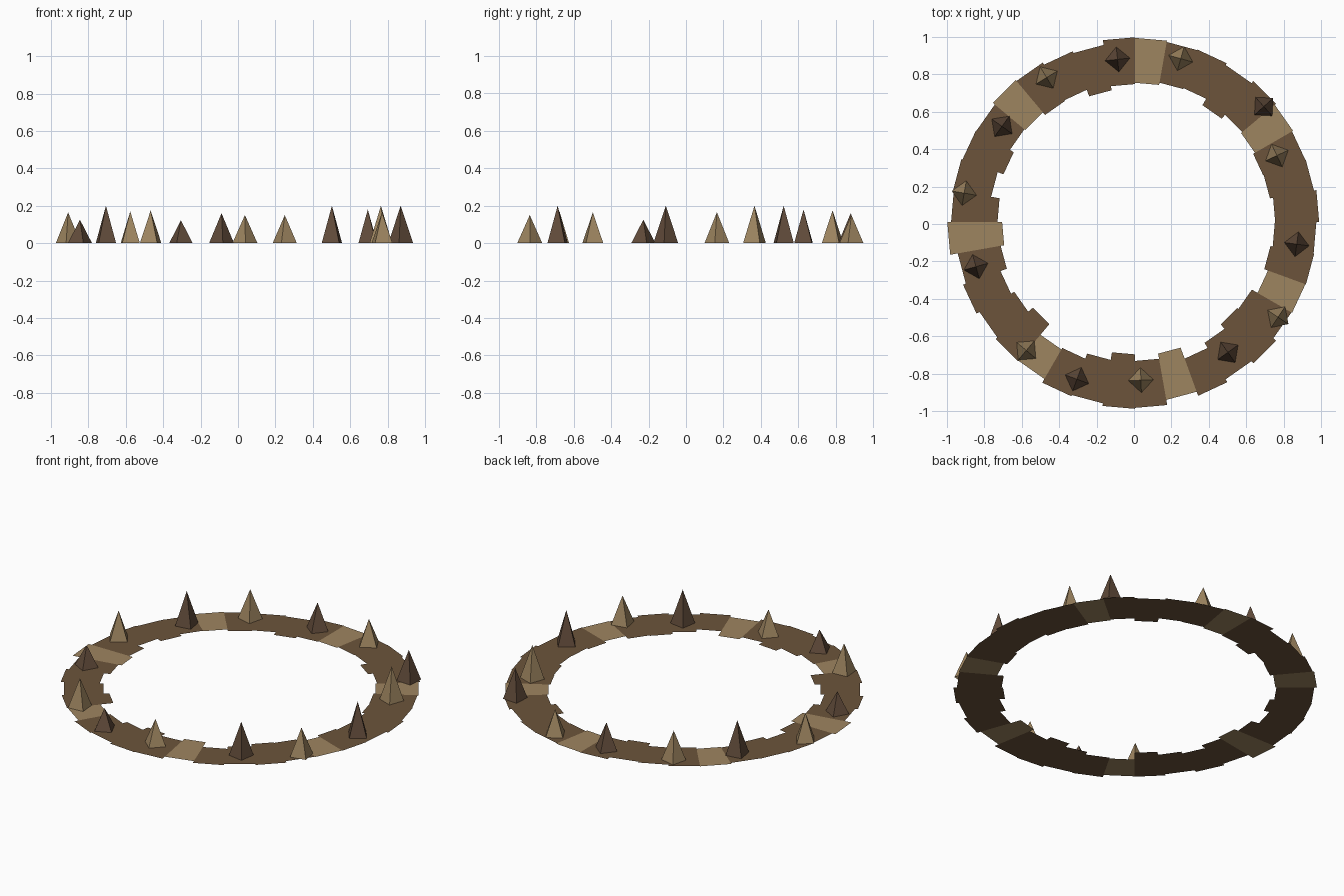
import bpy, bmesh, math

if "Cube" in bpy.data.objects:
    bpy.data.objects.remove(bpy.data.objects["Cube"])

CX, CY = 0.005, 0.01        # ring centre, offset so the uneven outline is centred


def material(name, srgb):
    lin = [((c / 255 + 0.055) / 1.055) ** 2.4 for c in srgb]
    m = bpy.data.materials.new(name)
    m.diffuse_color = (*lin, 1)
    m.use_nodes = True
    m.node_tree.nodes["Principled BSDF"].inputs["Base Color"].default_value = m.diffuse_color
    return m


BROWN = material("earth_brown", (108, 84, 59))
TAN = material("dry_tan", (158, 133, 96))
DARK = material("dark_rock", (97, 75, 58))


def make_object(name, bm, mat):
    me = bpy.data.meshes.new(name)
    bm.to_mesh(me)
    bm.free()
    me.materials.append(mat)
    ob = bpy.data.objects.new(name, me)
    bpy.context.collection.objects.link(ob)
    return ob


# inner and outer radius (thousandths) of each 10 degree slab, anticlockwise from +x
INNER = [750, 733, 730, 741, 750, 722, 762, 757, 745, 738, 716, 753,
         748, 766, 772, 748, 781, 735, 710, 729, 765, 745, 712, 786,
         777, 748, 707, 742, 714, 777, 745, 715, 722, 757, 736, 748]
OUTER = [985, 972, 970, 976, 985, 970, 981, 978, 985, 988, 962, 972,
         985, 992, 978, 981, 987, 983, 1003, 962, 978, 960, 972, 968,
         991, 984, 998, 993, 965, 988, 970, 985, 966, 970, 973, 970]


def polar(r, deg, z=0):
    a = math.radians(deg)
    return (CX + r * math.cos(a), CY + r * math.sin(a), z)


# flat broken ring: every fifth slab is tan
brown_bm, tan_bm = bmesh.new(), bmesh.new()
for i, (ri, ro) in enumerate(zip(INNER, OUTER)):
    bm = tan_bm if i % 5 == 3 else brown_bm
    a, b = i * 10, i * 10 + 10
    ri, ro = ri / 1000, ro / 1000
    bm.faces.new([bm.verts.new(p) for p in
                  (polar(ri, a), polar(ro, a), polar(ro, b), polar(ri, b))])
make_object("ring_slabs_brown", brown_bm, BROWN)
make_object("ring_slabs_tan", tan_bm, TAN)

# spikes: x, y, height, alternating light and dark around the ring
SPIKES = [(.764, .366, .20), (.694, .628, .18), (.25, .884, .15), (-.088, .88, .16),
          (-.467, .783, .175), (-.706, .522, .20), (-.908, .165, .165),
          (-.845, -.228, .125), (-.576, -.676, .17), (-.305, -.83, .122),
          (.037, -.835, .15), (.502, -.686, .20), (.77, -.498, .165), (.87, -.108, .20)]
RADIUS = 0.067
for n, (x, y, h) in enumerate(SPIKES):
    turn = math.atan2(y - CY, x - CX)      # one corner points outward
    bm = bmesh.new()
    base = [bm.verts.new((x + RADIUS * math.cos(turn + k * math.pi / 2),
                          y + RADIUS * math.sin(turn + k * math.pi / 2), 0))
            for k in range(4)]
    tip = bm.verts.new((x, y, h))
    for k in range(4):
        bm.faces.new((base[k], base[(k + 1) % 4], tip))
    make_object(f"spike_{n + 1}", bm, DARK if n % 2 else TAN)
